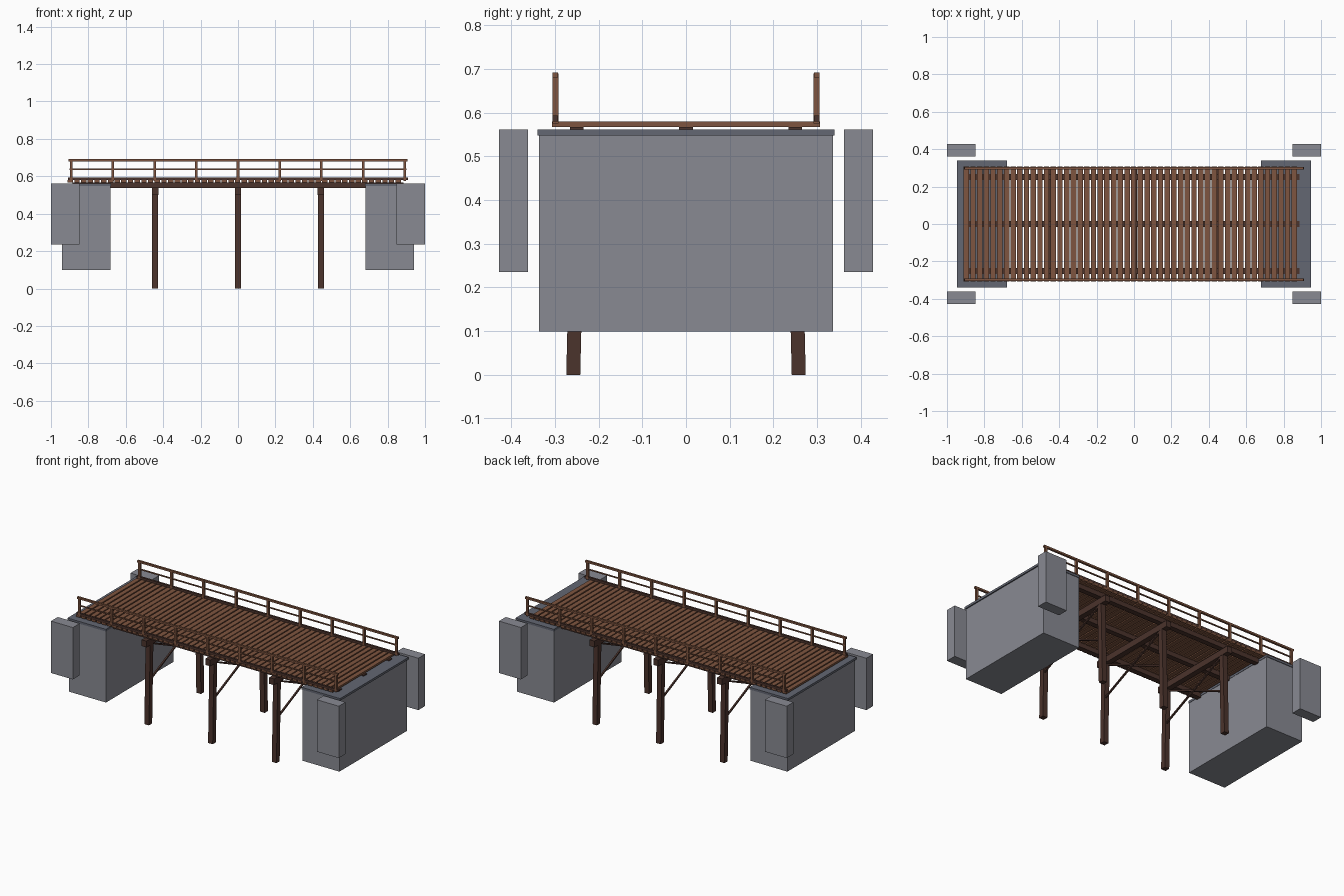
import bpy, bmesh, math, random
from mathutils import Vector, Matrix

if "Cube" in bpy.data.objects:
    bpy.data.objects.remove(bpy.data.objects["Cube"])

random.seed(4)


def material(name, rgb):
    m = bpy.data.materials.new(name)
    m.diffuse_color = (*rgb, 1)
    m.use_nodes = True
    m.node_tree.nodes["Principled BSDF"].inputs["Base Color"].default_value = m.diffuse_color
    return m


STONE = material("grey stone", (0.25, 0.255, 0.29))
CAP = material("dark stone", (0.125, 0.135, 0.17))
WOOD = material("brown wood", (0.21, 0.09, 0.05))
DARK = material("dark timber", (0.07, 0.033, 0.025))


def box(bm, x, y, z):
    """Box from (min, max) ranges."""
    c = Vector([(a + b) / 2 for a, b in (x, y, z)])
    s = [abs(b - a) for a, b in (x, y, z)]
    bmesh.ops.create_cube(bm, size=1, matrix=Matrix.Translation(c) @ Matrix.Diagonal((*s, 1)))


def leaning(bm, x, w, d, y0, z0, y1, z1):
    """Beam in the plane of a bent, width w along x and horizontal depth d along y."""
    r = bmesh.ops.create_cube(bm, size=1)
    for v in r["verts"]:
        top = v.co.z > 0
        yc, zc = (y1, z1) if top else (y0, z0)
        v.co = (x + v.co.x * w, yc + v.co.y * d, zc)


def finish(name, bm, mat):
    me = bpy.data.meshes.new(name)
    bm.to_mesh(me)
    bm.free()
    ob = bpy.data.objects.new(name, me)
    me.materials.append(mat)
    bpy.context.collection.objects.link(ob)


# Abutments, their caps and the wing walls
for s, side in ((-1, "left"), (1, "right")):
    bm = bmesh.new()
    box(bm, sorted((s * 0.682, s * 0.94)), (-0.336, 0.336), (0.099, 0.548))
    finish(side + "_abutment", bm, STONE)
    bm = bmesh.new()
    box(bm, sorted((s * 0.68, s * 0.947)), (-0.34, 0.34), (0.547, 0.561))
    finish(side + "_abutment_cap", bm, CAP)
    bm = bmesh.new()
    for t in (-1, 1):
        box(bm, sorted((s * 0.848, s)), sorted((t * 0.361, t * 0.428)), (0.235, 0.561))
    finish(side + "_wing_walls", bm, STONE)

# Lengthwise stringers
bm = bmesh.new()
for y in (-0.25, 0, 0.25):
    box(bm, (-0.885, 0.885), (y - 0.016, y + 0.016), (0.538, 0.567))
finish("stringers", bm, DARK)

# Trestle bents: battered posts, cap beam and crossed braces
for i, x in enumerate((-0.443, 0, 0.443)):
    bm = bmesh.new()
    for s in (-1, 1):
        leaning(bm, x, 0.032, 0.032, s * 0.258, 0, s * 0.246, 0.5)
        leaning(bm, x + s * 0.008, 0.01, 0.022, -s * 0.245, 0.28, s * 0.24, 0.5)
    box(bm, (x - 0.017, x + 0.017), (-0.3, 0.3), (0.5, 0.539))
    finish("trestle_bent_%d" % (i + 1), bm, DARK)

# Deck planks with slightly uneven widths
bm = bmesh.new()
N, PITCH = 50, 0.0358
for i in range(N):
    x = -0.911 + i * PITCH
    w = 0.029 + random.uniform(-0.0015, 0.0015)
    box(bm, (x, x + w), (-0.307, 0.307), (0.567, 0.579))
finish("deck_planks", bm, WOOD)

# Railings: posts, top rail, mid rail and dark curb
for s, side in ((-1, "front"), (1, "back")):
    y = s * 0.299
    bm = bmesh.new()
    for i in range(9):
        x = -0.892 + i * 0.223
        box(bm, (x - 0.007, x + 0.007), (y - 0.007, y + 0.007), (0.575, 0.689))
    box(bm, (-0.905, 0.905), (y - 0.0065, y + 0.0065), (0.68, 0.692))
    box(bm, (-0.9, 0.9), (y - 0.0035, y + 0.0035), (0.635, 0.642))
    finish(side + "_railing", bm, WOOD)
    bm = bmesh.new()
    box(bm, (-0.91, 0.91), (y - 0.0065, y + 0.0065), (0.579, 0.593))
    finish(side + "_curb", bm, DARK)
